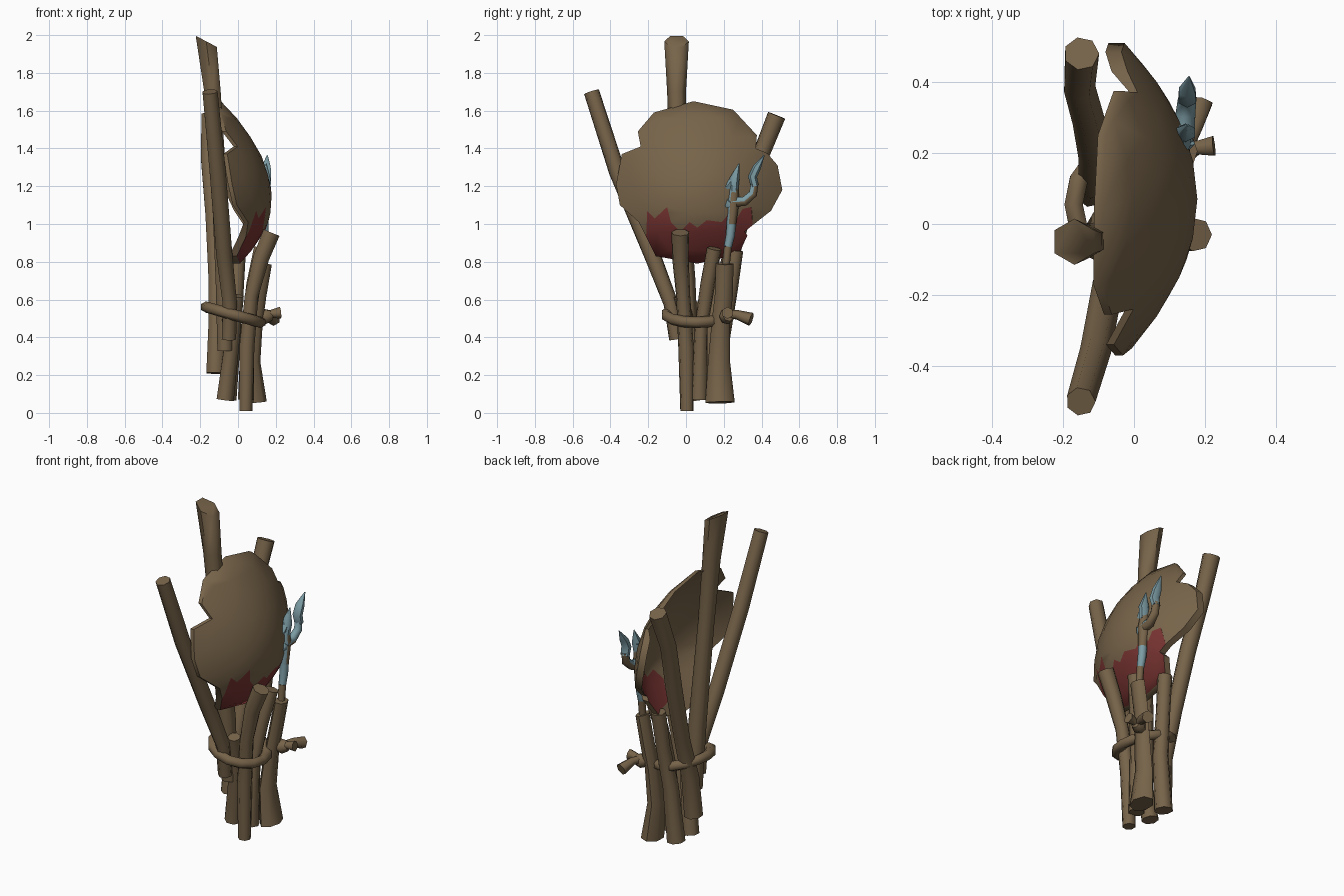
import bpy, bmesh, math
from mathutils import Vector
from mathutils.geometry import delaunay_2d_cdt

if "Cube" in bpy.data.objects:
    bpy.data.objects.remove(bpy.data.objects["Cube"])


def material(name, rgb):
    m = bpy.data.materials.new(name)
    m.diffuse_color = (*rgb, 1)
    m.use_nodes = True
    m.node_tree.nodes["Principled BSDF"].inputs["Base Color"].default_value = m.diffuse_color
    return m


WOOD = material("brown wood", (0.185, 0.127, 0.068))
RED = material("dark red stain", (0.185, 0.034, 0.031))
STEEL = material("pale blue steel", (0.20, 0.33, 0.37))


def finish(name, bm, mats, angle):
    bmesh.ops.recalc_face_normals(bm, faces=bm.faces)
    me = bpy.data.meshes.new(name)
    for f in bm.faces:
        f.smooth = True
    bm.to_mesh(me)
    bm.free()
    for m in mats:
        me.materials.append(m)
    me.set_sharp_from_angle(angle=math.radians(angle))
    ob = bpy.data.objects.new(name, me)
    bpy.context.collection.objects.link(ob)
    return ob


def tube(name, pts, mat=WOOD, sides=7, ref=(0, 1, 0), closed=False, flat=1.0, angle=62, back=None, slant=0):
    """Sweep a polygon along (x, y, z, radius) points; back colours the faces turned to +y or down."""
    bm = bmesh.new()
    n = len(pts)
    pos = [Vector(p[:3]) for p in pts]
    rings = []
    for i in range(n):
        a = pos[(i - 1) % n] if closed or i > 0 else pos[0]
        b = pos[(i + 1) % n] if closed or i < n - 1 else pos[-1]
        t = (b - a).normalized()
        u = Vector(ref).cross(t).normalized()
        v = t.cross(u)
        ring = []
        for k in range(sides):
            w = 2 * math.pi * (k + 0.5) / sides
            ring.append(bm.verts.new(pos[i] + pts[i][3] * (flat * math.cos(w) * u + math.sin(w) * v)))
        rings.append(ring)
    for v in rings[0]:  # sawn-off slope of the first end
        v.co.z += slant * (v.co.x - pos[0].x)
    for i in range(n if closed else n - 1):
        r, s = rings[i], rings[(i + 1) % n]
        for k in range(sides):
            j = (k + 1) % sides
            bm.faces.new((r[k], r[j], s[j], s[k]))
    if not closed:
        bm.faces.new(rings[0])
        bm.faces.new(rings[-1])
    mats = [mat]
    if back:
        mats.append(back)
        bmesh.ops.recalc_face_normals(bm, faces=bm.faces)
        for f in bm.faces:
            f.material_index = int(f.normal.z < .3 and f.normal.y > -.2)
    return finish(name, bm, mats, angle)


# Long poles rising behind the shell
tube("tall_pole", [(-.168, -.05, 1.967, .065), (-.135, -.05, 1.7, .05), (-.105, -.04, 1.3, .045),
                   (-.075, 0, .7, .05), (-.07, .02, .33, .045)], sides=6, slant=-.65)
tube("front_pole", [(-.15, -.5, 1.70, .042), (-.11, -.365, 1.28, .045), (-.075, -.18, .84, .045),
                    (-.045, -.08, .58, .04), (-.05, -.05, .39, .04)])
tube("back_pole", [(-.148, .48, 1.575, .05), (-.155, .39, 1.35, .046), (-.13, .3, 1.05, .047),
                   (-.115, .2, .7, .045), (-.112, .12, .45, .05), (-.12, .1, .21, .053)])

# Short stakes forming the foot of the bundle
tube("bent_stake", [(.175, -.03, .955, .048), (.12, -.03, .82, .045), (.07, -.015, .62, .038),
                    (.045, 0, .35, .042), (.04, .005, .01, .036)])
tube("middle_stake", [(.12, .15, .87, .04), (.08, .115, .68, .04), (.05, .08, .45, .036),
                      (.04, .07, .07, .045)])
tube("socket_stake", [(.145, .205, .79, .048), (.115, .2, .62, .049), (.095, .185, .48, .05),
                      (.075, .175, .27, .06), (.095, .18, .055, .08)], flat=.72)
tube("rear_stake", [(0, .262, .86, .042), (-.01, .235, .65, .04), (-.03, .19, .4, .045),
                    (-.06, .18, .07, .052)])
tube("inner_stake", [(-.005, -.03, .62, .036), (-.03, .03, .4, .04), (-.07, .055, .07, .048)])

# Rope loop, knot and loose ends
loop = []
for i in range(14):
    a = 2 * math.pi * i / 14
    x = -.025 + .145 * math.cos(a)
    loop.append((x, .055 + .16 * math.sin(a), .52 - .28 * (x + .025), .03))
tube("rope_loop", loop, sides=6, ref=(0, 0, 1), closed=True)
tube("rope_knot", [(.11, .2, .505, .025), (.145, .215, .51, .042), (.175, .225, .515, .03)], ref=(0, 0, 1))
tube("rope_end_long", [(.15, .22, .52, .022), (.17, .27, .52, .025), (.19, .345, .495, .036)],
     sides=6, ref=(0, 0, 1))
tube("rope_end_short", [(.14, .21, .51, .02), (.18, .215, .525, .022), (.225, .22, .53, .032)],
     sides=6, ref=(0, 0, 1))

# Barbed two-pronged fork, steel worn to brown on its far side
tube("fork_foot", [(.14, .21, .77, .02), (.14, .222, .88, .021)], sides=6)
tube("fork_collar", [(.14, .222, .88, .021), (.14, .235, .94, .024), (.14, .24, 1.0, .025)], STEEL, sides=6)
tube("fork_shaft", [(.14, .24, 1.0, .025), (.14, .25, 1.12, .032), (.14, .255, 1.2, .022)],
     STEEL, sides=6, back=WOOD)
tube("fork_branch", [(.14, .24, 1.115, .03), (.145, .31, 1.12, .028), (.15, .355, 1.16, .026),
                     (.15, .365, 1.22, .022)], STEEL, sides=6, ref=(1, 0, 0), back=WOOD)
tube("fork_near_tip", [(.14, .253, 1.17, .022), (.145, .257, 1.24, .026), (.15, .28, 1.32, .002)],
     STEEL, sides=6, flat=1.2)
tube("fork_near_barb", [(.14, .265, 1.25, .022), (.14, .225, 1.2, .02), (.14, .19, 1.175, .002)],
     STEEL, sides=5, ref=(1, 0, 0))
tube("fork_far_tip", [(.15, .365, 1.2, .022), (.15, .352, 1.25, .024), (.15, .375, 1.3, .022),
                      (.155, .415, 1.365, .002)], STEEL, sides=6, flat=1.2)
tube("fork_far_barb", [(.14, .25, 1.1, .022), (.145, .225, 1.11, .028), (.145, .2, 1.085, .003)],
     STEEL, sides=5, ref=(1, 0, 0))

# Curved shell: notched outline in (y, z), cut along the ragged stain edge
outline = [(.04, 1.65), (.25, 1.605), (.375, 1.47), (.37, 1.40), (.43, 1.375), (.485, 1.31), (.51, 1.18),
           (.45, 1.07), (.31, .96), (.325, .94), (.28, .84), (.06, .79), (-.16, .83), (-.25, 1.01),
           (-.35, 1.10), (-.37, 1.21), (-.34, 1.37), (-.24, 1.41), (-.255, 1.49), (-.17, 1.59)]
stain = [(-.215, .80), (-.21, .96), (-.205, 1.07), (-.165, 1.03), (-.10, 1.09), (-.08, 1.01),
         (-.03, .96), (.02, 1.01), (.06, .98), (.11, 1.02), (.19, 1.01), (.23, 1.06), (.27, 1.03),
         (.30, 1.08), (.345, 1.09), (.36, .92)]


def dome(y, z):
    dz = z - 1.12
    return .18 - 1.05 * (y - .07) ** 2 - (.96 if dz > 0 else 1.56) * dz * dz


def stained(y, z):
    for (y0, z0), (y1, z1) in zip(stain, stain[1:]):
        if y0 <= y <= y1:
            return z < z0 + (z1 - z0) * (y - y0) / (y1 - y0)
    return False


def thickness(co):
    return .045 if co.y > .38 else .04 if co.z < 1 else .022


n, m = len(outline), len(stain)
pts = outline + stain + [(-.31 + .11 * i + .05 * (j % 2), .86 + .1 * j) for i in range(8) for j in range(8)]
edges = [(i, (i + 1) % n) for i in range(n)] + [(n + i, n + i + 1) for i in range(m - 1)]
verts, _, faces, *_ = delaunay_2d_cdt([Vector(p) for p in pts], edges, [], 1, 1e-5)
bm = bmesh.new()
bv = [bm.verts.new((dome(*p), p[0], p[1])) for p in verts]
for f in faces:
    face = bm.faces.new([bv[i] for i in f])
    c = face.calc_center_median()
    face.material_index = int(stained(c.y, c.z))
bmesh.ops.delete(bm, geom=[v for v in bm.verts if not v.link_faces], context='VERTS')
bmesh.ops.recalc_face_normals(bm, faces=bm.faces)
if sum(f.normal.x for f in bm.faces) < 0:
    bmesh.ops.reverse_faces(bm, faces=bm.faces)

# Thickness: inner skin stained only on the far side, joined by a plain rim
outer = list(bm.faces)
rim = [e for e in bm.edges if e.is_boundary]
inner = {v: bm.verts.new(v.co - Vector((thickness(v.co), 0, 0))) for v in list(bm.verts)}
for f in outer:
    c = f.calc_center_median()
    g = bm.faces.new([inner[v] for v in reversed(f.verts)])
    g.material_index = int(f.material_index and c.y > .12 and c.z > .87)
for e in rim:
    a, b = e.verts
    bm.faces.new((a, b, inner[b], inner[a]))
finish("curved_shell", bm, [WOOD, RED], 45)
